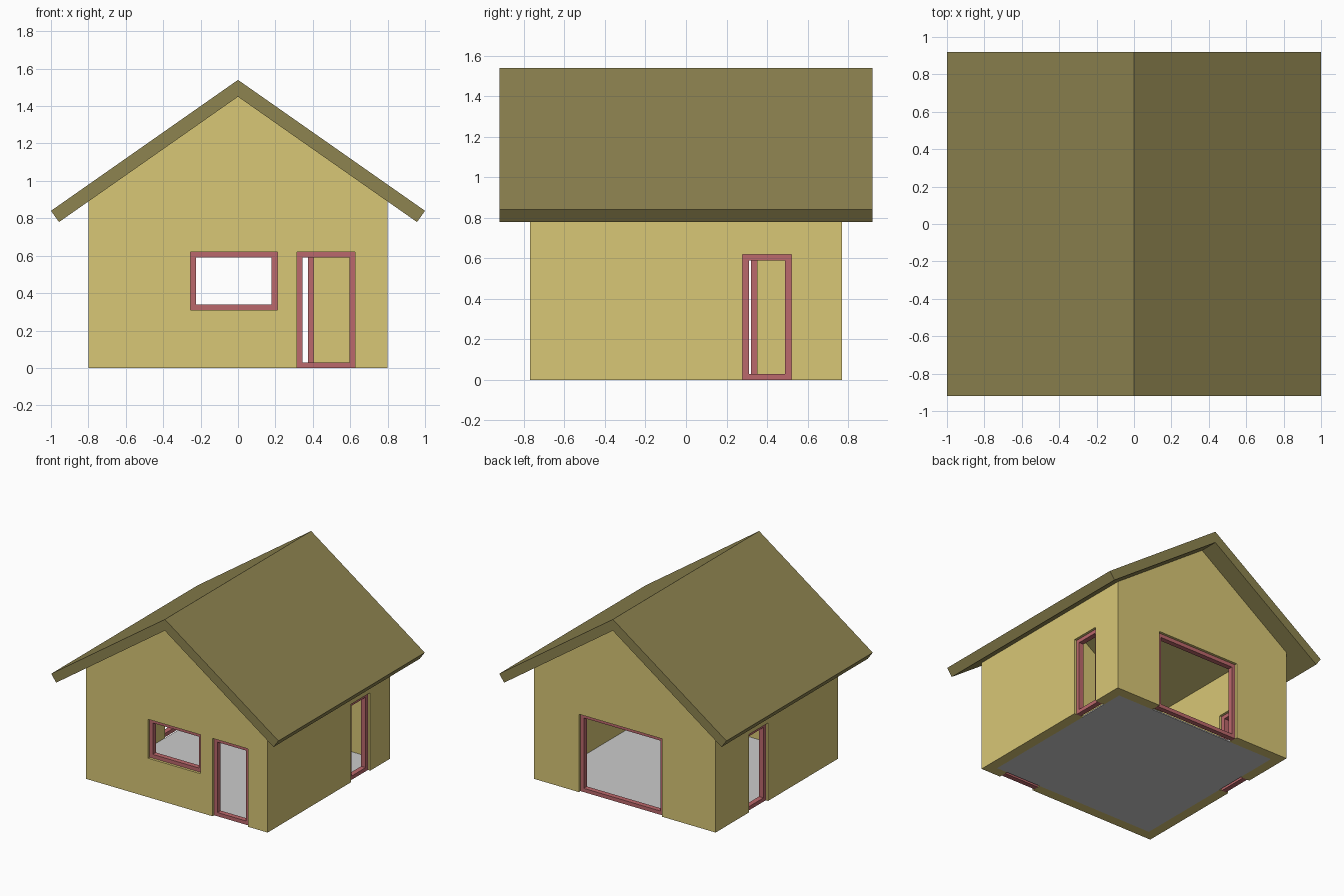
import bpy, bmesh
from mathutils import Vector

if "Cube" in bpy.data.objects:
    bpy.data.objects.remove(bpy.data.objects["Cube"])

HX, HY, WALL = 0.80, 0.77, 0.08      # half width, half depth, wall thickness
FRAME_W, FRAME_D = 0.03, 0.04        # frame bar width and depth


def material(name, rgb):
    m = bpy.data.materials.new(name)
    m.diffuse_color = (*rgb, 1)
    m.use_nodes = True
    m.node_tree.nodes["Principled BSDF"].inputs["Base Color"].default_value = m.diffuse_color
    return m


YELLOW = material("wall_yellow", (0.69, 0.57, 0.18))
OLIVE = material("roof_olive", (0.27, 0.23, 0.08))
RED = material("frame_red", (0.50, 0.14, 0.15))


def finish(name, bm, mat=None):
    bmesh.ops.recalc_face_normals(bm, faces=bm.faces)
    me = bpy.data.meshes.new(name)
    bm.to_mesh(me)
    bm.free()
    ob = bpy.data.objects.new(name, me)
    bpy.context.collection.objects.link(ob)
    if mat:
        me.materials.append(mat)
    return ob


def prism(name, profile, half_depth, mat=None):
    """Extrude an x-z profile along y."""
    bm = bmesh.new()
    face = bm.faces.new([bm.verts.new((x, -half_depth, z)) for x, z in profile])
    ext = bmesh.ops.extrude_face_region(bm, geom=[face])
    verts = [g for g in ext["geom"] if isinstance(g, bmesh.types.BMVert)]
    bmesh.ops.translate(bm, verts=verts, vec=(0, 2 * half_depth, 0))
    return finish(name, bm, mat)


def box(name, lo, hi, mat=None):
    bm = bmesh.new()
    bmesh.ops.create_cube(bm, size=1)
    lo, hi = Vector(lo), Vector(hi)
    for v in bm.verts:
        v.co = (lo + hi) / 2 + v.co * (hi - lo)
    return finish(name, bm, mat)


def cut(target, cutter):
    mod = target.modifiers.new("cut", 'BOOLEAN')
    mod.operation = 'DIFFERENCE'
    mod.solver = 'EXACT'
    mod.object = cutter
    bpy.context.view_layer.objects.active = target
    bpy.ops.object.modifier_apply(modifier=mod.name)
    bpy.data.objects.remove(cutter, do_unlink=True)


def frame(name, place, a0, a1, z0, z1, mid):
    """Rectangular ring set in the middle of a wall."""
    bm = bmesh.new()
    loops = []
    for d in (mid - FRAME_D / 2, mid + FRAME_D / 2):
        for i in (0, FRAME_W):
            corners = [(a0 + i, z0 + i), (a1 - i, z0 + i), (a1 - i, z1 - i), (a0 + i, z1 - i)]
            loops.append([bm.verts.new(place(a, d, z)) for a, z in corners])
    fo, fi, bo, bi = loops
    for p, q in ((fo, fi), (fi, bi), (bi, bo), (bo, fo)):
        for k in range(4):
            n = (k + 1) % 4
            bm.faces.new((p[k], p[n], q[n], q[k]))
    return finish(name, bm, RED)


# hollow gabled walls
walls = prism("walls", [(-HX, 0), (HX, 0), (HX, 0.89), (0, 1.45), (-HX, 0.89)], HY, YELLOW)
cut(walls, box("cutter", (-HX + WALL, -HY + WALL, -0.5), (HX - WALL, HY - WALL, 2)))

# openings with their frames: name, wall axis, wall side, range along wall, z range
openings = [
    ("front_window_frame", "y", -1, -0.255, 0.21, 0.31, 0.62),
    ("front_door_frame", "y", -1, 0.315, 0.625, 0.0, 0.62),
    ("back_opening_frame", "y", 1, -0.33, 0.405, 0.0, 0.62),
    ("right_door_frame", "x", 1, 0.28, 0.52, 0.0, 0.62),
    ("left_door_frame", "x", -1, 0.11, 0.35, 0.0, 0.62),
]
for name, axis, side, a0, a1, z0, z1 in openings:
    if axis == "y":
        place = lambda a, d, z: (a, d, z)
        mid = side * (HY - WALL / 2)
    else:
        place = lambda a, d, z: (d, a, z)
        mid = side * (HX - WALL / 2)
    low = z0 if z0 > 0 else -0.1
    cut(walls, box("cutter", place(a0, mid - 0.1, low), place(a1, mid + 0.1, z1)))
    frame(name, place, a0, a1, z0, z1, mid)

# floor slab inside the walls
box("floor", (-HX + WALL, -HY + WALL, 0), (HX - WALL, HY - WALL, 0.01))

# chevron roof with overhanging eaves and gable ends
right = [(1.0, 0.84), (0.957, 0.78)]
prism("roof", [(0, 1.54), right[0], right[1], (0, 1.45),
               (-right[1][0], right[1][1]), (-right[0][0], right[0][1])], 0.92, OLIVE)
